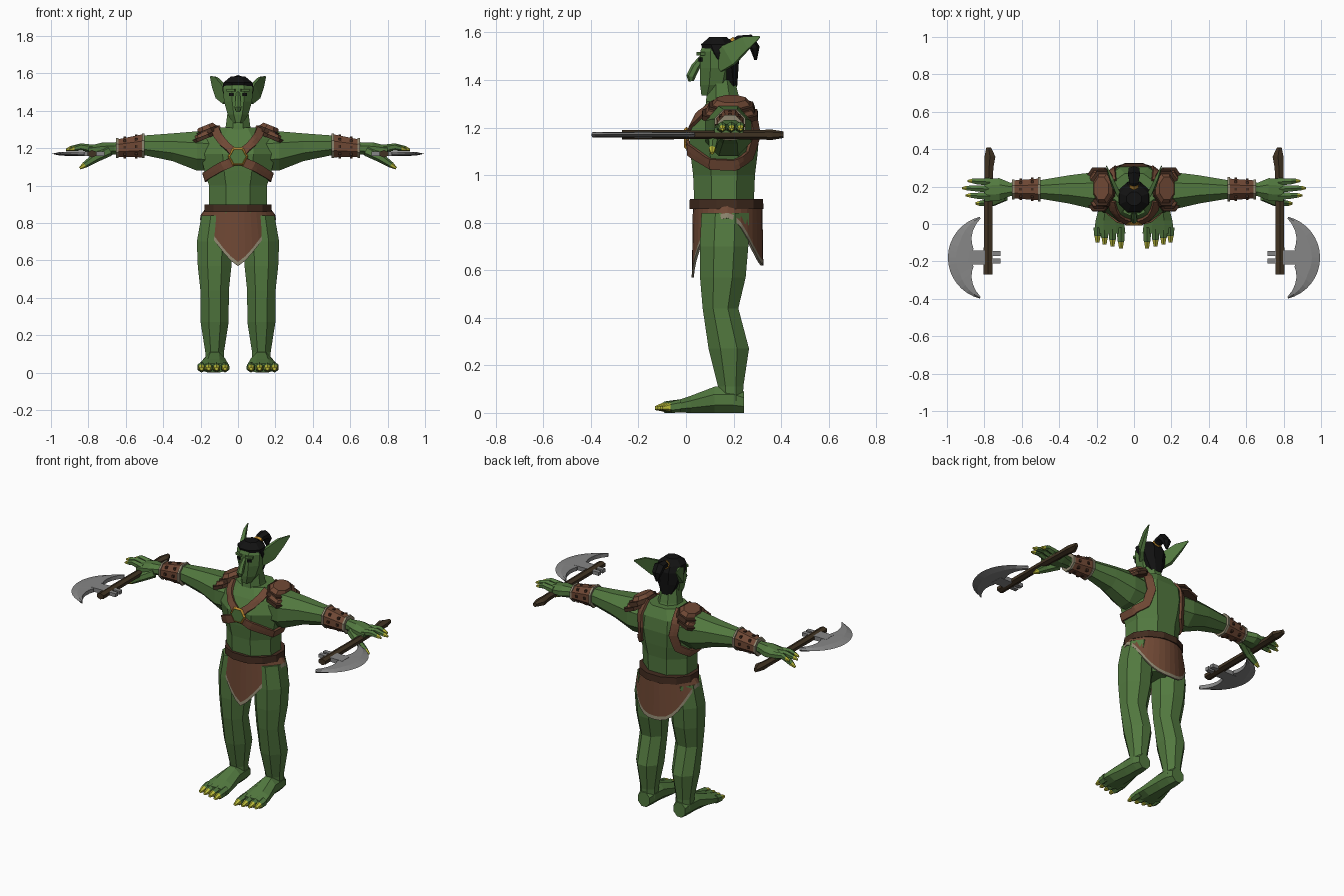
import bpy, bmesh
from math import sin, cos, pi, tau
from mathutils import Vector, Matrix

if "Cube" in bpy.data.objects:
    bpy.data.objects.remove(bpy.data.objects["Cube"], do_unlink=True)

X, Y, Z = Vector((1, 0, 0)), Vector((0, 1, 0)), Vector((0, 0, 1))


def material(name, r, g, b):
    m = bpy.data.materials.new(name)
    m.use_nodes = True
    m.diffuse_color = (r, g, b, 1)
    m.node_tree.nodes["Principled BSDF"].inputs["Base Color"].default_value = (r, g, b, 1)
    return m


SKIN = material("green skin", .085, .19, .05)
LEATHER = material("brown leather", .16, .065, .035)
DARK = material("dark leather", .055, .025, .014)
WOOD = material("dark wood", .05, .032, .016)
STEEL = material("grey steel", .24, .24, .24)
NAIL = material("yellow nail", .5, .5, .04)
GOLD = material("gold", .55, .27, .03)
TRIM = material("pale trim", .27, .24, .16)
BLACK = material("black", .006, .006, .006)


def finish(name, bm, mats, mirror=False):
    bmesh.ops.recalc_face_normals(bm, faces=bm.faces)
    me = bpy.data.meshes.new(name)
    bm.to_mesh(me)
    bm.free()
    for m in mats:
        me.materials.append(m)
    ob = bpy.data.objects.new(name, me)
    bpy.context.collection.objects.link(ob)
    if mirror:
        ob.modifiers.new("Mirror", "MIRROR").use_mirror_merge = False
    return ob


def loft(name, rings, mat, axis=None, side=X, n=8, mirror=False, tip=None):
    """Skin rings of (x, y, z, half size on side, half size across)."""
    bm = bmesh.new()
    centres = [Vector(r[:3]) for r in rings]
    loops = []
    for i, r in enumerate(rings):
        t = axis or centres[min(i + 1, len(rings) - 1)] - centres[max(i - 1, 0)]
        t = t.normalized()
        u = (side - t * side.dot(t)).normalized()
        v = t.cross(u)
        k = 1 / cos(pi / n)
        loops.append([bm.verts.new(centres[i] + u * r[3] * k * cos(tau * (j + .5) / n)
                                   + v * r[4] * k * sin(tau * (j + .5) / n)) for j in range(n)])
    for i, (a, b) in enumerate(zip(loops, loops[1:])):
        for j in range(n):
            f = bm.faces.new((a[j], a[j - 1], b[j - 1], b[j]))
            f.material_index = int(bool(tip) and i == len(loops) - 2)
    bm.faces.new(loops[0])
    bm.faces.new(loops[-1]).material_index = int(bool(tip))
    return finish(name, bm, [mat] + ([tip] if tip else []), mirror)


def boxes(name, items, mat, turn=0):
    """Mirrored blocks, each (location, size)."""
    bm = bmesh.new()
    for loc, size in items:
        bmesh.ops.create_cube(bm, size=1, matrix=Matrix.Translation(loc)
                              @ Matrix.Rotation(turn, 4, "Z") @ Matrix.Diagonal((*size, 1)))
    return finish(name, bm, [mat], True)


# Torso, neck, limbs
torso = loft("torso", [(0, .17, .68, .08, .07), (0, .17, .78, .17, .12), (0, .16, .88, .155, .125),
                       (0, .16, 1.0, .155, .13), (0, .16, 1.08, .18, .14), (0, .16, 1.17, .2, .148),
                       (0, .175, 1.25, .19, .125), (0, .18, 1.31, .12, .09)], SKIN, Z)
loft("neck", [(0, .17, 1.24, .085, .09), (0, .155, 1.32, .065, .07), (0, .15, 1.4, .055, .055)], SKIN, Z)
loft("arm", [(.12, .18, 1.18, .09, .1), (.22, .178, 1.185, .098, .105), (.35, .185, 1.205, .075, .074),
             (.5, .185, 1.215, .05, .053), (.6, .185, 1.205, .045, .045), (.66, .185, 1.198, .035, .032),
             (.72, .185, 1.195, .06, .036), (.8, .18, 1.19, .06, .022)], SKIN, X, Y, mirror=True)
loft("leg", [(.11, .165, .84, .085, .1), (.125, .16, .7, .095, .102), (.125, .155, .57, .09, .096),
             (.125, .145, .44, .076, .075), (.125, .18, .27, .075, .085), (.125, .188, .11, .05, .053),
             (.125, .19, .05, .05, .05)], SKIN, Z, mirror=True)
loft("foot", [(.125, .245, .045, .04, .045), (.125, .2, .055, .052, .055), (.125, .12, .055, .055, .055),
              (.13, .02, .036, .075, .036), (.13, -.05, .025, .084, .023)], SKIN, -Y, mirror=True)

# Toes, fingers and thumb with nails
for i, (x, end) in enumerate([(.07, -.13), (.115, -.12), (.157, -.11), (.195, -.1)]):
    loft(f"toe_{i + 1}", [(x, -.02, .03, .021, .024), (x, end + .04, .024, .019, .021),
                          (x, end + .035, .025, .016, .017), (x, end, .02, .01, .007)],
         SKIN, -Y, n=6, mirror=True, tip=NAIL)
for i, (y, end) in enumerate([(.225, .89), (.187, .92), (.148, .9)]):
    loft(f"finger_{i + 1}", [(.77, y, 1.195, .02, .02), (.84, y + .003, 1.207, .016, .016),
                             (end - .025, y + .005, 1.198, .012, .012), (end, y + .005, 1.192, .005, .005)],
         SKIN, X, Y, n=6, mirror=True, tip=NAIL)
loft("thumb", [(.69, .145, 1.185, .02, .025), (.76, .115, 1.15, .02, .022), (.82, .11, 1.11, .014, .014),
               (.845, .11, 1.092, .006, .006)], SKIN, side=Y, n=6, mirror=True, tip=NAIL)

# Head
loft("head", [(0, .105, 1.335, .028, .04), (0, .125, 1.38, .055, .066), (0, .135, 1.45, .075, .077),
              (0, .135, 1.52, .08, .075), (0, .13, 1.56, .06, .055)], SKIN, Z)
loft("nose", [(0, .07, 1.495, .01, .012), (0, .04, 1.455, .014, .016), (0, .02, 1.415, .018, .017),
              (0, .022, 1.395, .01, .01)], SKIN, side=X, n=6)
boxes("eye", [((.036, .061, 1.487), (.024, .009, .016))], BLACK, .4)
boxes("brow", [((.036, .062, 1.51), (.045, .02, .014))], SKIN, .4)
loft("ear", [(.06, .135, 1.465, .012, .035), (.095, .18, 1.505, .012, .047), (.125, .25, 1.555, .008, .03),
             (.147, .31, 1.582, .002, .004)], SKIN, side=Vector((1, -.6, 0)), n=4, mirror=True)
loft("hair", [(0, .19, 1.37, .035, .025), (0, .175, 1.44, .068, .045), (0, .15, 1.515, .084, .075),
              (0, .135, 1.55, .078, .072), (0, .135, 1.582, .04, .035)], BLACK, Z)
loft("ponytail", [(0, .18, 1.54, .018, .018), (0, .225, 1.565, .024, .02), (0, .265, 1.568, .032, .022),
                  (0, .29, 1.535, .028, .018), (0, .293, 1.485, .006, .005)], BLACK, n=6)
loft("hair_tie", [(0, .195, 1.548, .023, .023), (0, .212, 1.557, .024, .024)], GOLD, n=6)

# Belt and loincloth with a pale hem
loft("belt", [(0, .17, .858, .18, .156), (0, .17, .9, .178, .154)], DARK, Z, n=12)
bm = bmesh.new()
columns, COUNT = [], 32
for j in range(COUNT):
    a = tau * j / COUNT
    s = abs(sin(a))
    low = .57 + .25 * s ** 1.3 if cos(a) > 0 else .62 + .2 * s ** 3
    columns.append([bm.verts.new((sin(a) * r, .175 - cos(a) * d, z)) for r, d, z in
                    ((.172, .146, .88), (.2, .15, low + .022), (.203, .152, low))])
for j in range(COUNT):
    for k in range(2):
        p, q = columns[j - 1], columns[j]
        bm.faces.new((p[k], q[k], q[k + 1], p[k + 1])).material_index = k
cloth = finish("loincloth", bm, [LEATHER, TRIM])
cloth.modifiers.new("Thickness", "SOLIDIFY").thickness = .01


# Chest harness fitted to the torso
def strap(name, path, width):
    pts = [Vector(p) for p in path]
    line = [a.lerp(b, k / 4) for a, b in zip(pts, pts[1:]) for k in range(4)] + [pts[-1]]
    bm = bmesh.new()
    rows = []
    for i, p in enumerate(line):
        t = line[min(i + 1, len(line) - 1)] - line[max(i - 1, 0)]
        out = Vector((p.x, p.y - .16, max(0, p.z - 1.2)))
        w = t.cross(out).normalized() * width / 2
        rows.append([bm.verts.new(p + w * k) for k in (-1, 0, 1)])
    for a, b in zip(rows, rows[1:]):
        for k in range(2):
            bm.faces.new((a[k], a[k + 1], b[k + 1], b[k]))
    ob = finish(name, bm, [LEATHER])
    wrap = ob.modifiers.new("Fit", "SHRINKWRAP")
    wrap.target, wrap.offset, wrap.wrap_mode = torso, .008, "ABOVE_SURFACE"
    solid = ob.modifiers.new("Thickness", "SOLIDIFY")
    solid.thickness, solid.offset = .014, 0
    ob.modifiers.new("Mirror", "MIRROR")


strap("shoulder_strap", [(0, .01, 1.16), (.06, .03, 1.21), (.11, .07, 1.27), (.12, .12, 1.3)], .045)
strap("side_strap", [(0, .01, 1.14), (.1, .03, 1.095), (.18, .1, 1.045), (.18, .2, 1.04), (.14, .28, 1.08),
                     (.12, .3, 1.17), (.12, .27, 1.26), (.11, .22, 1.3)], .048)

# Six-sided buckle
bpy.ops.mesh.primitive_torus_add(major_segments=6, minor_segments=4, major_radius=.045, minor_radius=.01,
                                 location=(0, .002, 1.155), rotation=(pi / 2, 0, 0))
buckle = bpy.context.object
buckle.name = "buckle_ring"
buckle.data.materials.append(GOLD)
bpy.ops.mesh.primitive_cylinder_add(vertices=6, radius=.043, depth=.016, location=(0, .002, 1.155),
                                    rotation=(pi / 2, pi / 6, 0))
gem = bpy.context.object
gem.name = "buckle_stone"
gem.data.materials.append(SKIN)

# Layered shoulder pads, tilted outward
TILT = Vector((.4, 0, 1)).normalized()


def pad(name, centre, layers, mat):
    rings = [(*(Vector(centre) + TILT * h), a, b) for h, a, b in layers]
    loft(name, rings, mat, TILT, Y, mirror=True)


pad("pad_lower_rim", (.185, .185, 1.245), [(0, .118, .085), (.02, .116, .083)], DARK)
pad("pad_lower_plate", (.185, .185, 1.262), [(0, .105, .075), (.02, .09, .062)], LEATHER)
pad("pad_upper_rim", (.165, .19, 1.275), [(0, .1, .075), (.025, .092, .068)], DARK)
pad("pad_upper_plate", (.165, .19, 1.295), [(0, .084, .06), (.028, .06, .042)], LEATHER)

# Bracers with rims and studs
loft("bracer", [(.505, .185, 1.213, .058, .062), (.645, .185, 1.2, .048, .047)], LEATHER, X, Y, mirror=True)
for name, x, z, r in (("bracer_elbow_rim", .5, 1.213, .065), ("bracer_wrist_rim", .64, 1.2, .053)):
    loft(name, [(x, .185, z, r, r), (x + .012, .185, z, r, r)], TRIM, X, Y, mirror=True)
studs = []
for x, z, r in ((.545, 1.209, .056), (.605, 1.204, .051)):
    studs += [((x, .185 + r * cos(k * tau / 8), z + r * sin(k * tau / 8)), (.014, .014, .014)) for k in range(8)]
boxes("bracer_studs", studs, DARK)

# Axes
loft("axe_handle", [(.78, -.27, 1.17, .024, .017), (.78, .15, 1.17, .022, .016), (.775, .3, 1.17, .023, .017),
                    (.77, .36, 1.17, .029, .019), (.777, .41, 1.17, .012, .012)], WOOD, Y, X, n=6, mirror=True)
bm = bmesh.new()
slices, STEPS = [], 16
for i in range(STEPS + 1):
    a = -1.33 + 2.66 * i / STEPS
    inner = .1 + .115 * max(0, (abs(a) - .5) / .83)
    mid = inner + (.225 - inner) * .65
    slices.append([bm.verts.new((.77 + r * cos(a), -.18 + r * sin(a), 1.17 + h)) for r, h in
                   ((.225, 0), (mid, .01), (inner, .012), (inner, -.012), (mid, -.01))])
for a, b in zip(slices, slices[1:]):
    for k in range(5):
        bm.faces.new((a[k], a[k - 1], b[k - 1], b[k]))
bm.faces.new(slices[0])
bm.faces.new(slices[-1])
finish("axe_blade", bm, [STEEL], True)
boxes("axe_tang", [((.835, -.18, 1.17), (.1, .075, .026)), ((.75, -.157, 1.17), (.07, .026, .022)),
                   ((.75, -.198, 1.17), (.07, .026, .022))], STEEL)
